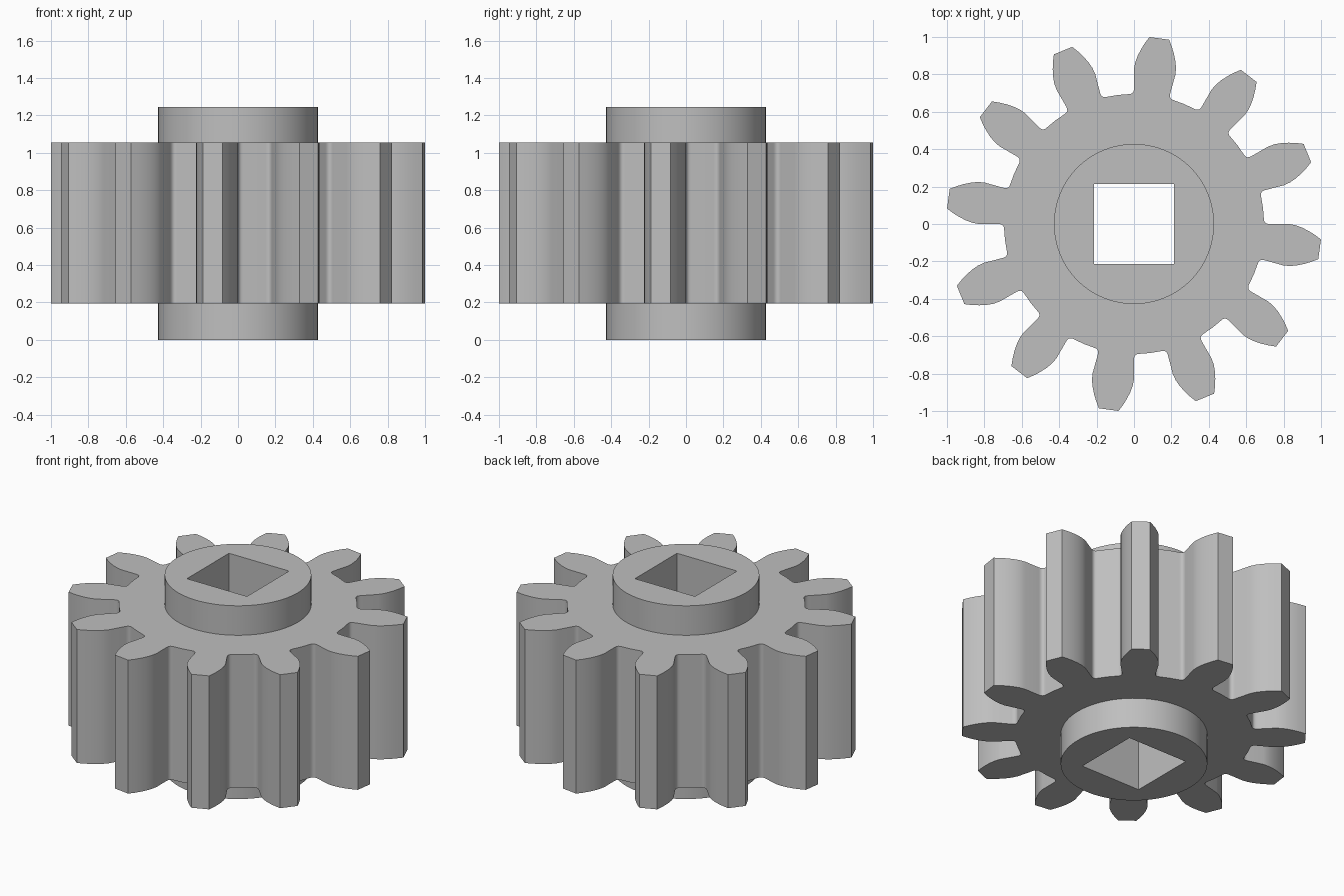
import bpy
import bmesh
from math import cos, sin, tan, acos, radians, degrees, pi

if "Cube" in bpy.data.objects:
    bpy.data.objects.remove(bpy.data.objects["Cube"])

TEETH = 12
PHASE = 22.25          # direction of the first tooth, degrees
TIP_R, BASE_R, ROOT_R = 1.003, 0.83, 0.695
HALF = 7.75            # half tooth angle at the base circle
FILLET_R, FILLET_A = 0.03, 2.2
HUB_R, BORE = 0.428, 0.214

steel = bpy.data.materials.new("plain grey")
steel.use_nodes = True
grey = (0.52, 0.52, 0.52, 1)
steel.diffuse_color = grey
steel.node_tree.nodes["Principled BSDF"].inputs["Base Color"].default_value = grey


def polar(r, deg):
    return r * cos(radians(deg)), r * sin(radians(deg))


def circle(r, count):
    return [polar(r, 360 * i / count) for i in range(count)]


def half_tooth():
    """(radius, angle from tooth axis) from the root up to the tip."""
    pts = []
    for i in range(6):                      # root fillet
        t = i / 5
        pts.append((ROOT_R + FILLET_R * t * t, HALF + FILLET_A * (1 - t) ** 2))
    for i in range(6):                      # involute flank
        r = BASE_R + (TIP_R - BASE_R) * i / 5
        a = acos(BASE_R / r)
        pts.append((r, HALF - degrees(tan(a) - a)))
    return pts


def gear_outline():
    side = half_tooth()
    outline = []
    for k in range(TEETH):
        axis = PHASE + k * 360 / TEETH
        outline += [polar(r, axis - a) for r, a in side]
        outline += [polar(r, axis + a) for r, a in reversed(side)]
        outline.append(polar(ROOT_R, axis + 180 / TEETH))
    return outline


def hollow_prism(name, outer, inner, z0, z1):
    """Upright prism between two outlines, open through the inner one."""
    bm = bmesh.new()
    caps = {z0: [], z1: []}
    for loop in (outer, inner):
        n = len(loop)
        low = [bm.verts.new((x, y, z0)) for x, y in loop]
        high = [bm.verts.new((x, y, z1)) for x, y in loop]
        for i in range(n):
            j = (i + 1) % n
            bm.faces.new((low[i], low[j], high[j], high[i]))
            caps[z0].append(bm.edges.get((low[i], low[j])))
            caps[z1].append(bm.edges.get((high[i], high[j])))
    for z, edges in caps.items():
        bmesh.ops.triangle_fill(bm, edges=edges, use_beauty=True,
                                normal=(0, 0, 1 if z == z1 else -1))
    bmesh.ops.recalc_face_normals(bm, faces=bm.faces)
    mesh = bpy.data.meshes.new(name)
    bm.to_mesh(mesh)
    bm.free()
    mesh.materials.append(steel)
    obj = bpy.data.objects.new(name, mesh)
    bpy.context.collection.objects.link(obj)
    bpy.ops.object.select_all(action='DESELECT')
    obj.select_set(True)
    bpy.context.view_layer.objects.active = obj
    bpy.ops.object.shade_smooth_by_angle(angle=radians(30))
    return obj


# Toothed rim, its inner wall buried in the hub
hollow_prism("toothed_rim", gear_outline(), circle(HUB_R - 0.03, 96), 0.195, 1.055)

# Hub running through the rim, with a square shaft hole
square = [(BORE, BORE), (-BORE, BORE), (-BORE, -BORE), (BORE, -BORE)]
hollow_prism("hub", circle(HUB_R, 96), square, 0, 1.245)
